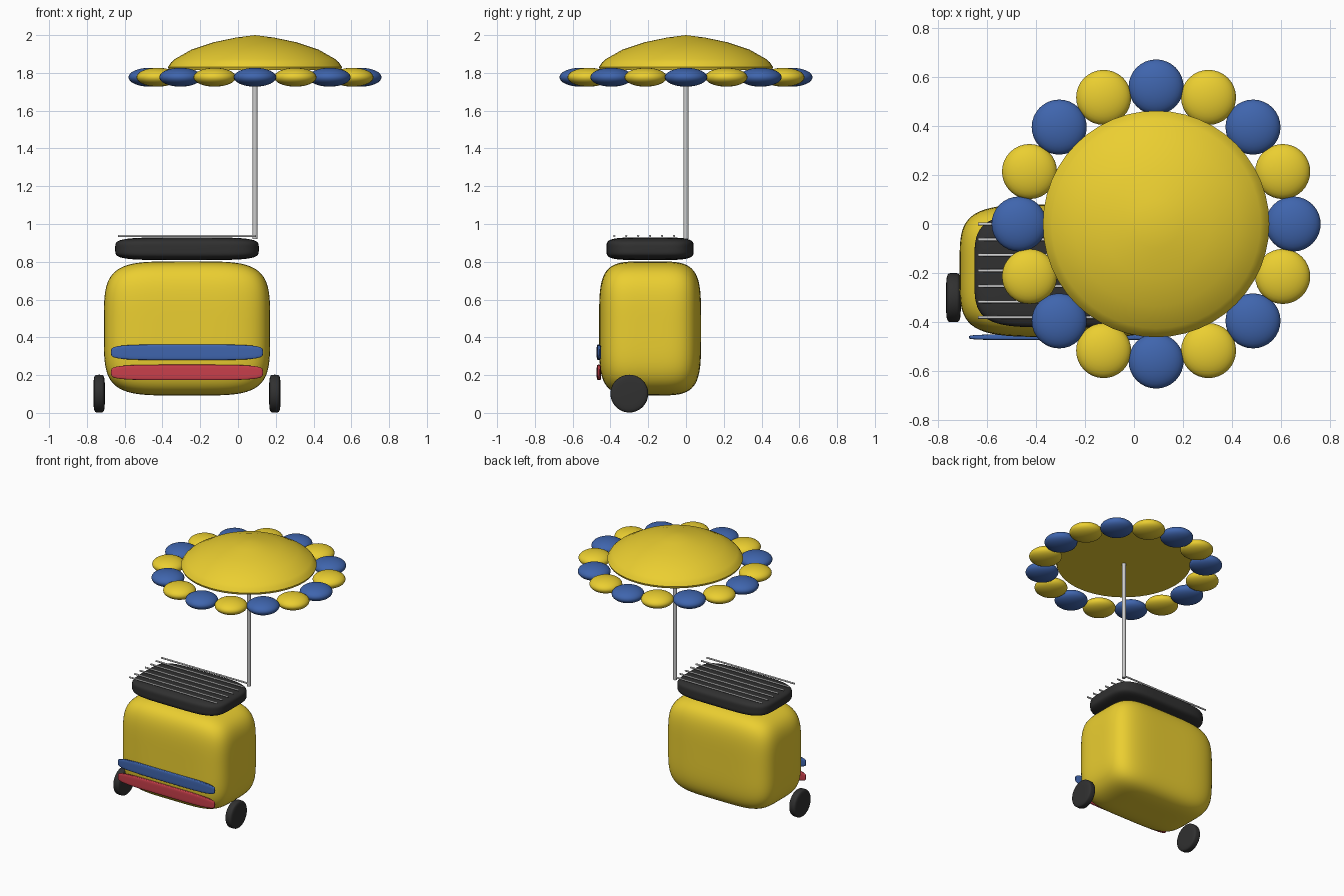
import bpy, bmesh
from math import pi, sin, cos
from mathutils import Matrix, Vector

if "Cube" in bpy.data.objects:
    bpy.data.objects.remove(bpy.data.objects["Cube"])


def material(name, rgb):
    m = bpy.data.materials.new(name)
    m.diffuse_color = (*rgb, 1)
    m.use_nodes = True
    m.node_tree.nodes["Principled BSDF"].inputs["Base Color"].default_value = m.diffuse_color
    return m


YELLOW = material("yellow", (0.83, 0.62, 0.03))
BLUE = material("blue", (0.05, 0.13, 0.42))
RED = material("red", (0.58, 0.05, 0.07))
BLACK = material("black", (0.03, 0.03, 0.03))


def finish(name, bm, loc, mat=None):
    bmesh.ops.recalc_face_normals(bm, faces=bm.faces)
    mesh = bpy.data.meshes.new(name)
    bm.to_mesh(mesh)
    bm.free()
    if mat:
        mesh.materials.append(mat)
    ob = bpy.data.objects.new(name, mesh)
    ob.location = loc
    bpy.context.collection.objects.link(ob)
    bpy.ops.object.select_all(action='DESELECT')
    ob.select_set(True)
    bpy.context.view_layer.objects.active = ob
    bpy.ops.object.shade_smooth_by_angle(angle=0.7)
    return ob


def soft_box(name, loc, half, mat, n=4.5, cuts=23):
    """Superellipsoid: a subdivided cube pushed out to a rounded-box surface."""
    bm = bmesh.new()
    bmesh.ops.create_cube(bm, size=2)
    bmesh.ops.subdivide_edges(bm, edges=bm.edges, cuts=cuts, use_grid_fill=True)
    for v in bm.verts:
        d = sum(abs(c) ** n for c in v.co) ** (1 / n)
        v.co = Vector(c / d * h for c, h in zip(v.co, half))
    return finish(name, bm, loc, mat)


def lathe(name, loc, profile, mat, steps=48, axis='Z'):
    """Spin an (r, z) profile into a closed solid."""
    bm = bmesh.new()
    pts = [bm.verts.new((r, 0, z)) for r, z in profile]
    edges = [bm.edges.new(p) for p in zip(pts, pts[1:])]
    bmesh.ops.spin(bm, geom=pts + edges, cent=(0, 0, 0), axis=(0, 0, 1),
                   angle=2 * pi, steps=steps)
    bmesh.ops.remove_doubles(bm, verts=bm.verts, dist=1e-5)
    if axis == 'X':
        bm.transform(Matrix.Rotation(pi / 2, 4, 'Y'))
    return finish(name, bm, loc, mat)


def rod(name, loc, radius, length, axis='Z'):
    h = length / 2
    return lathe(name, loc, [(0, -h), (radius, -h), (radius, h), (0, h)],
                 None, 16, axis)


# cart body, lid and front stripes
soft_box("body", (-0.27, -0.19, 0.447), (0.44, 0.27, 0.355), YELLOW)
soft_box("grill_lid", (-0.27, -0.19, 0.869), (0.38, 0.231, 0.06), BLACK)
soft_box("blue_stripe", (-0.27, -0.461, 0.321), (0.402, 0.012, 0.041), BLUE, cuts=11)
soft_box("red_stripe", (-0.27, -0.461, 0.214), (0.402, 0.012, 0.041), RED, cuts=11)

# wheels: rounded discs on the x axis
tyre = [(0.1 * abs(sin(a)) ** 0.4, -0.03 * (1 if cos(a) > 0 else -1) * abs(cos(a)) ** 0.4)
        for a in (pi * i / 24 for i in range(25))]
for side, x in (("left", -0.735), ("right", 0.195)):
    lathe(side + "_wheel", (x, -0.3, 0.102), tyre, BLACK, 40, 'X')

# grill bars
for i in range(7):
    rod(f"grill_bar_{i + 1}", (-0.27, -0.38 + i * 0.38 / 6, 0.937), 0.006, 0.73, 'X')

# parasol
rod("parasol_pole", (0.09, 0, 1.375), 0.0135, 0.91)
dome = [(0, 1.815), (0.455, 1.815), (0.461, 1.83), (0.445, 1.855), (0.425, 1.873), (0.335, 1.924),
        (0.22, 1.962), (0.1, 1.987), (0, 2.0)]
lathe("parasol_canopy", (0.09, 0, 0), dome, YELLOW, 48)

# fringe of flattened balls, alternating colours
for i in range(16):
    a = 2 * pi * i / 16
    bm = bmesh.new()
    bmesh.ops.create_uvsphere(bm, u_segments=32, v_segments=16, radius=1)
    bm.transform(Matrix.Diagonal((0.112, 0.112, 0.05, 1)))
    finish(f"fringe_ball_{i + 1}", bm, (0.09 + 0.558 * cos(a), 0.558 * sin(a), 1.777),
           YELLOW if i % 2 else BLUE)
